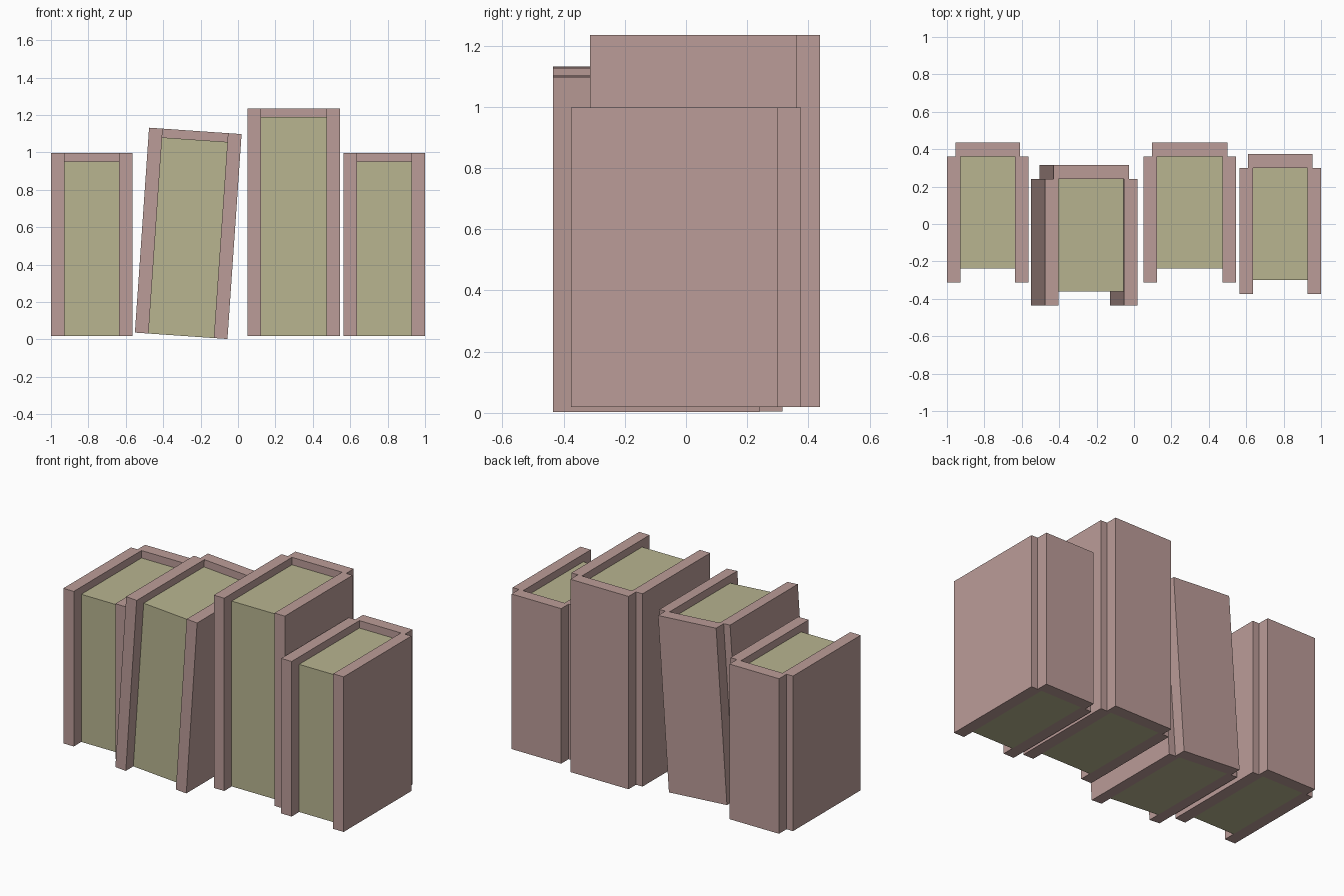
import bpy
import bmesh

if "Cube" in bpy.data.objects:
    bpy.data.objects.remove(bpy.data.objects["Cube"])


def material(name, rgb):
    m = bpy.data.materials.new(name)
    m.diffuse_color = (*rgb, 1.0)
    m.use_nodes = True
    m.node_tree.nodes["Principled BSDF"].inputs["Base Color"].default_value = m.diffuse_color
    return m


COVER = material("dusty_rose", (0.50, 0.335, 0.315))
PAGES = material("parchment", (0.48, 0.46, 0.28))


def prism(name, outline, z0, z1, mat):
    """Extrude a plan outline from z0 to z1."""
    bm = bmesh.new()
    face = bm.faces.new([bm.verts.new((x, y, z0)) for x, y in outline])
    top = bmesh.ops.extrude_face_region(bm, geom=[face])["geom"]
    verts = [v for v in top if isinstance(v, bmesh.types.BMVert)]
    bmesh.ops.translate(bm, verts=verts, vec=(0, 0, z1 - z0))
    bmesh.ops.recalc_face_normals(bm, faces=bm.faces)
    mesh = bpy.data.meshes.new(name)
    bm.to_mesh(mesh)
    bm.free()
    mesh.materials.append(mat)
    obj = bpy.data.objects.new(name, mesh)
    bpy.context.collection.objects.link(obj)
    return obj


def book(name, x, y, z, width, height, lean=0.0):
    """Book centred on (x, y, z), spine towards +y."""
    w = width / 2
    s, p = w - 0.045, w - 0.073          # half widths of spine and pages
    front, hinge, back = -0.375, 0.3, 0.375
    h = height / 2
    # boards and spine as one U-shaped outline with hinge notches
    half = [(p, hinge), (p, front), (w, front), (w, hinge), (s, hinge), (s, back)]
    outline = half + [(-a, b) for a, b in reversed(half)]
    cover = prism(name + "_cover", outline, -h, h, COVER)
    # page block, recessed at the top and the fore edge
    block = [(-p, -0.3), (p, -0.3), (p, hinge), (-p, hinge)]
    pages = prism(name + "_pages", block, -h, h - 0.047, PAGES)
    for obj in (cover, pages):
        obj.location = (x, y, z)
        obj.rotation_euler = (0, lean, 0)


book("left_book", -0.782, 0.062, 0.508, 0.436, 0.978)
book("leaning_book", -0.266, -0.06, 0.567, 0.496, 1.098, lean=0.069)
book("tall_book", 0.298, 0.062, 0.627, 0.496, 1.216)
book("right_book", 0.782, 0.0, 0.508, 0.436, 0.978)
